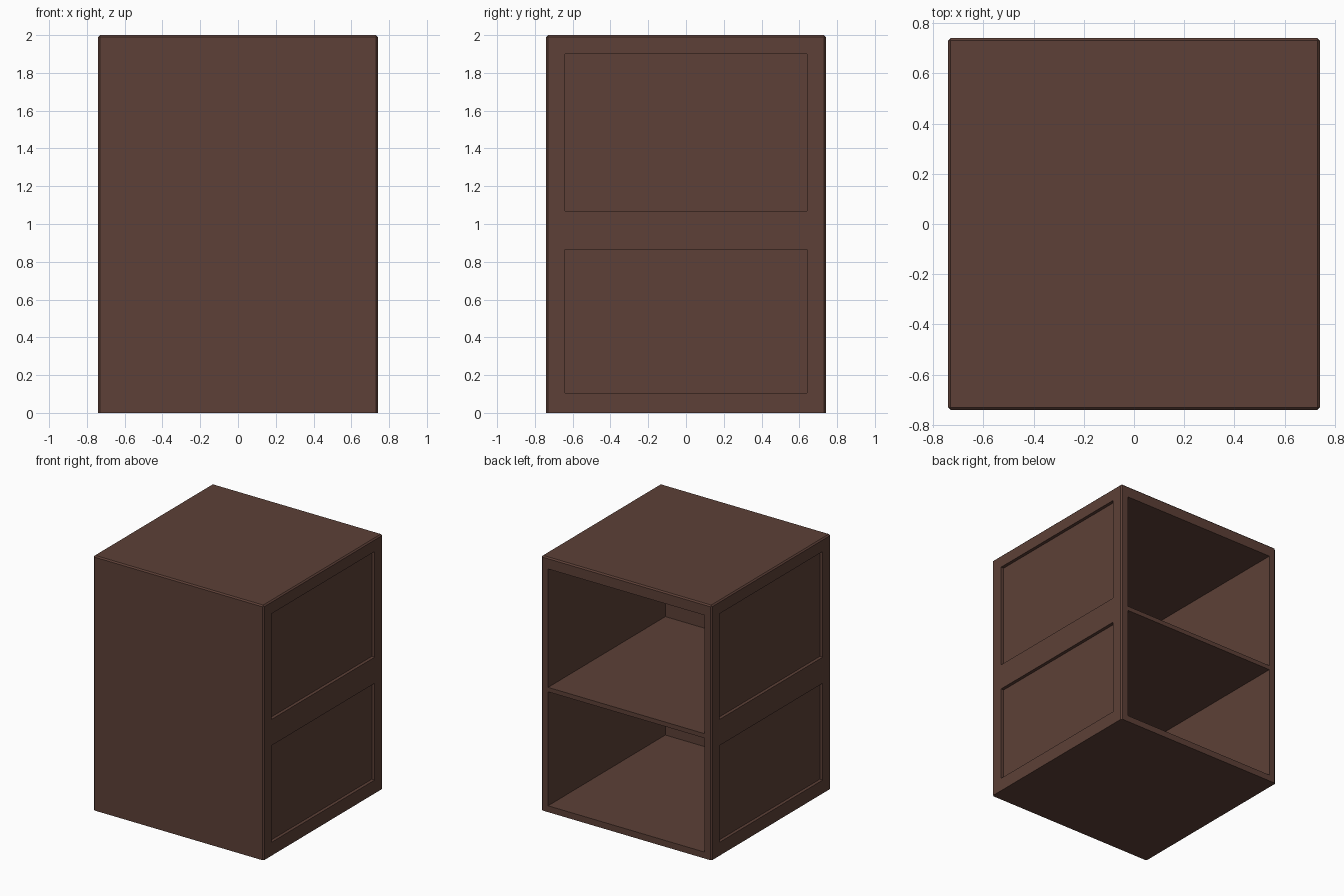
import bpy, bmesh

if "Cube" in bpy.data.objects:
    bpy.data.objects.remove(bpy.data.objects["Cube"])

W, H = 0.74, 2.0          # half width/depth, height
BEVEL = 0.01

wood = bpy.data.materials.new("dark_wood")
wood.diffuse_color = (0.109, 0.051, 0.038, 1)
wood.use_nodes = True
wood.node_tree.nodes["Principled BSDF"].inputs["Base Color"].default_value = wood.diffuse_color


def box(name, x, y, z):
    """Axis-aligned box from (min, max) ranges."""
    bm = bmesh.new()
    bmesh.ops.create_cube(bm, size=1)
    for v in bm.verts:
        v.co = [r[0] + (c + 0.5) * (r[1] - r[0]) for c, r in zip(v.co, (x, y, z))]
    mesh = bpy.data.meshes.new(name)
    bm.to_mesh(mesh)
    bm.free()
    ob = bpy.data.objects.new(name, mesh)
    bpy.context.collection.objects.link(ob)
    return ob


# Cabinet body: block with softened top and vertical edges
body = box("cabinet_body", (-W, W), (-W, W), (0, H))
body.data.materials.append(wood)
bm = bmesh.new()
bm.from_mesh(body.data)
edges = [e for e in bm.edges if max(v.co.z for v in e.verts) > 1]
bmesh.ops.bevel(bm, geom=edges, offset=BEVEL, segments=1, affect='EDGES')
bm.to_mesh(body.data)
bm.free()

cutters = []
# Two compartments open at the back, with a shelf between them
for label, z in (("lower", (0.05, 0.945)), ("upper", (0.98, 1.91))):
    cutters.append(box(label + "_compartment_cutter", (-0.68, 0.68), (-0.715, 1.0), z))

# Two recessed panels on each side
for label, z in (("lower", (0.105, 0.865)), ("upper", (1.07, 1.90))):
    for side in (-1, 1):
        x = sorted((side * (W - 0.025), side * 1.0))
        cutters.append(box(label + "_recess_cutter", x, (-0.64, 0.64), z))

for c in cutters:
    c.hide_render = True
    c.hide_set(True)
    mod = body.modifiers.new(c.name, 'BOOLEAN')
    mod.operation = 'DIFFERENCE'
    mod.solver = 'EXACT'
    mod.object = c
